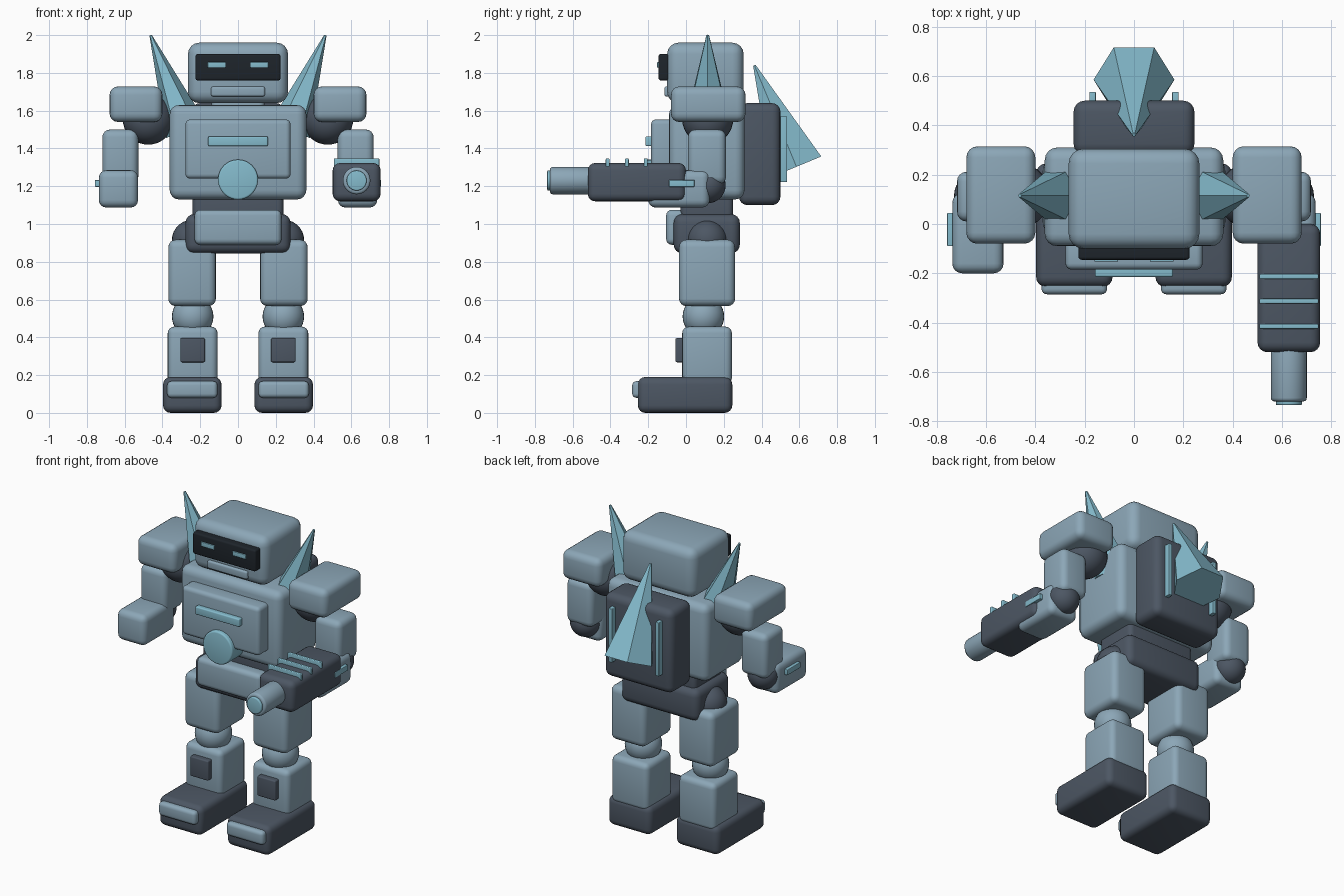
import bpy, bmesh, math
from mathutils import Matrix, Vector

if "Cube" in bpy.data.objects:
    bpy.data.objects.remove(bpy.data.objects["Cube"])


def material(name, rgb):
    m = bpy.data.materials.new(name)
    m.diffuse_color = (*rgb, 1)
    m.use_nodes = True
    m.node_tree.nodes["Principled BSDF"].inputs["Base Color"].default_value = m.diffuse_color
    return m


ARMOR = material("blue grey armor", (0.262, 0.385, 0.475))
DARK = material("dark slate", (0.073, 0.094, 0.126))
GLOW = material("light turquoise", (0.235, 0.50, 0.61))
BLACK = material("visor black", (0.013, 0.018, 0.024))


def finish(name, bm, mat, smooth=True):
    bmesh.ops.recalc_face_normals(bm, faces=bm.faces)
    me = bpy.data.meshes.new(name)
    bm.to_mesh(me)
    bm.free()
    me.materials.append(mat)
    ob = bpy.data.objects.new(name, me)
    bpy.context.collection.objects.link(ob)
    if smooth:
        bpy.ops.object.select_all(action='DESELECT')
        ob.select_set(True)
        bpy.context.view_layer.objects.active = ob
        bpy.ops.object.shade_smooth_by_angle(angle=math.radians(40))
    return ob


def box(name, xr, yr, zr, mat, bevel=0.045):
    """Rounded box from its min/max ranges."""
    bm = bmesh.new()
    bmesh.ops.create_cube(bm, size=1)
    lo, hi = Vector((xr[0], yr[0], zr[0])), Vector((xr[1], yr[1], zr[1]))
    bmesh.ops.scale(bm, vec=hi - lo, verts=bm.verts)
    bmesh.ops.translate(bm, vec=(lo + hi) / 2, verts=bm.verts)
    bmesh.ops.bevel(bm, geom=bm.edges[:], offset=bevel, segments=4,
                    profile=0.5, affect='EDGES')
    return finish(name, bm, mat)


def ball(name, loc, r, mat):
    bm = bmesh.new()
    bmesh.ops.create_uvsphere(bm, u_segments=28, v_segments=16, radius=r,
                              matrix=Matrix.Translation(loc))
    return finish(name, bm, mat)


def drum(name, x, z, y0, y1, r, mat, bevel=0.01):
    """Cylinder running along y."""
    bm = bmesh.new()
    mtx = Matrix.Translation((x, (y0 + y1) / 2, z)) @ Matrix.Rotation(math.pi / 2, 4, 'X')
    bmesh.ops.create_cone(bm, cap_ends=True, segments=32, radius1=r, radius2=r,
                          depth=y1 - y0, matrix=mtx)
    rims = [e for e in bm.edges if any(len(f.verts) > 4 for f in e.link_faces)]
    bmesh.ops.bevel(bm, geom=rims, offset=bevel, segments=3, profile=0.5, affect='EDGES')
    return finish(name, bm, mat)


def spike(name, base, tip, r, x_scale=1.0):
    """Six-sided flat-shaded spike with corners pointing along y."""
    base, tip = Vector(base), Vector(tip)
    d = tip - base
    tilt = Matrix.Rotation(math.atan2(d.x, d.z), 4, 'Y') if abs(d.x) > 1e-4 \
        else Matrix.Rotation(math.atan2(-d.y, d.z), 4, 'X')
    bm = bmesh.new()
    bmesh.ops.create_cone(bm, cap_ends=True, segments=6, radius1=r, radius2=0.008,
                          depth=d.length)
    bmesh.ops.rotate(bm, cent=(0, 0, 0), matrix=Matrix.Rotation(math.pi / 2, 3, 'Z'),
                     verts=bm.verts)
    bmesh.ops.scale(bm, vec=(x_scale, 1, 1), verts=bm.verts)
    bmesh.ops.transform(bm, matrix=Matrix.Translation((base + tip) / 2) @ tilt, verts=bm.verts)
    return finish(name, bm, GLOW, smooth=False)


def span(c, half):
    return (c - half, c + half)


# Head and face
box("head", (-.265, .265), (-.10, .305), (1.64, 1.96), ARMOR, .06)
box("visor", (-.225, .225), (-.145, -.06), (1.76, 1.90), BLACK, .012)
box("chin", (-.143, .143), (-.115, -.05), (1.675, 1.728), ARMOR, .012)
box("neck", (-.14, .14), (.0, .22), (1.58, 1.68), ARMOR, .03)

# Torso
box("torso", (-.362, .362), (-.09, .31), (1.13, 1.63), ARMOR, .05)
box("chest_panel", (-.278, .278), (-.185, -.05), (1.24, 1.553), ARMOR, .025)
box("chest_bar", (-.158, .158), (-.215, -.17), (1.412, 1.464), GLOW, .008)
drum("belly_disc", 0, 1.235, -.212, -.06, .106, GLOW)
box("waist", (-.24, .24), (-.03, .25), (1.0, 1.18), DARK, .03)

# Pelvis
box("pelvis", (-.278, .278), (-.065, .285), (.845, 1.052), DARK, .045)
box("pelvis_plate", (-.23, .23), (-.105, .0), (.89, 1.075), ARMOR, .03)

# Backpack and back spike
box("backpack", (-.245, .245), (.28, .50), (1.10, 1.64), DARK, .045)
spike("back_spike", (0, .585, 1.303), (0, .362, 1.84), .164)

# Paired parts on both sides
for s, side in ((-1, "right"), (1, "left")):
    def n(part):
        return f"{side}_{part}"

    # eyes, horns and backpack strips
    box(n("eye"), span(s * .113, .048), (-.153, -.13), (1.828, 1.857), GLOW, .004)
    spike(n("horn"), (s * .274, .115, 1.495), (s * .463, .115, 2.0), .142, .8)
    box(n("backpack_strip"), span(s * .168, .013), (.48, .536), (1.222, 1.57), GLOW, .004)

    # arm
    box(n("shoulder_pad"), span(s * .54, .14), (-.08, .315), (1.54, 1.728), ARMOR, .045)
    ball(n("shoulder_joint"), (s * .475, .115, 1.555), .135, DARK)
    box(n("upper_arm"), span(s * .623, .095), (.01, .212), (1.21, 1.50), ARMOR, .04)
    ball(n("elbow"), (s * .635, .115, 1.205), .095, DARK)
    box(n("forearm"), span(s * .633, .104), (-.20, .125), (1.087, 1.285), ARMOR, .04)
    box(n("forearm_light"), span(s * .743, .015), (-.09, .045), (1.197, 1.233), GLOW, .004)

    # leg
    ball(n("hip"), (s * .243, .112, .915), .107, DARK)
    box(n("thigh"), span(s * .243, .126), (-.037, .26), (.565, .917), ARMOR, .04)
    ball(n("knee"), (s * .24, .092, .51), .11, ARMOR)
    box(n("shin"), span(s * .24, .132), (-.02, .243), (.15, .457), ARMOR, .035)
    box(n("shin_plate"), span(s * .24, .065), (-.056, .0), (.268, .396), DARK, .008)
    box(n("foot"), span(s * .242, .155), (-.255, .245), (.0, .19), DARK, .04)
    box(n("toe"), span(s * .242, .133), (-.285, -.20), (.08, .168), ARMOR, .022)

# Arm cannon
GX, GZ = .628, 1.23
box("cannon_body", span(GX, .127), (-.52, .0), (1.12, 1.323), DARK, .04)
drum("cannon_barrel", GX, GZ, -.72, -.48, .073, ARMOR, .015)
drum("cannon_muzzle", GX, GZ, -.735, -.70, .053, GLOW, .006)
for i, y in enumerate((-.213, -.313, -.415)):
    box(f"cannon_rib_{i + 1}", span(GX, .12), span(y, .01), (1.30, 1.347), GLOW, .005)
